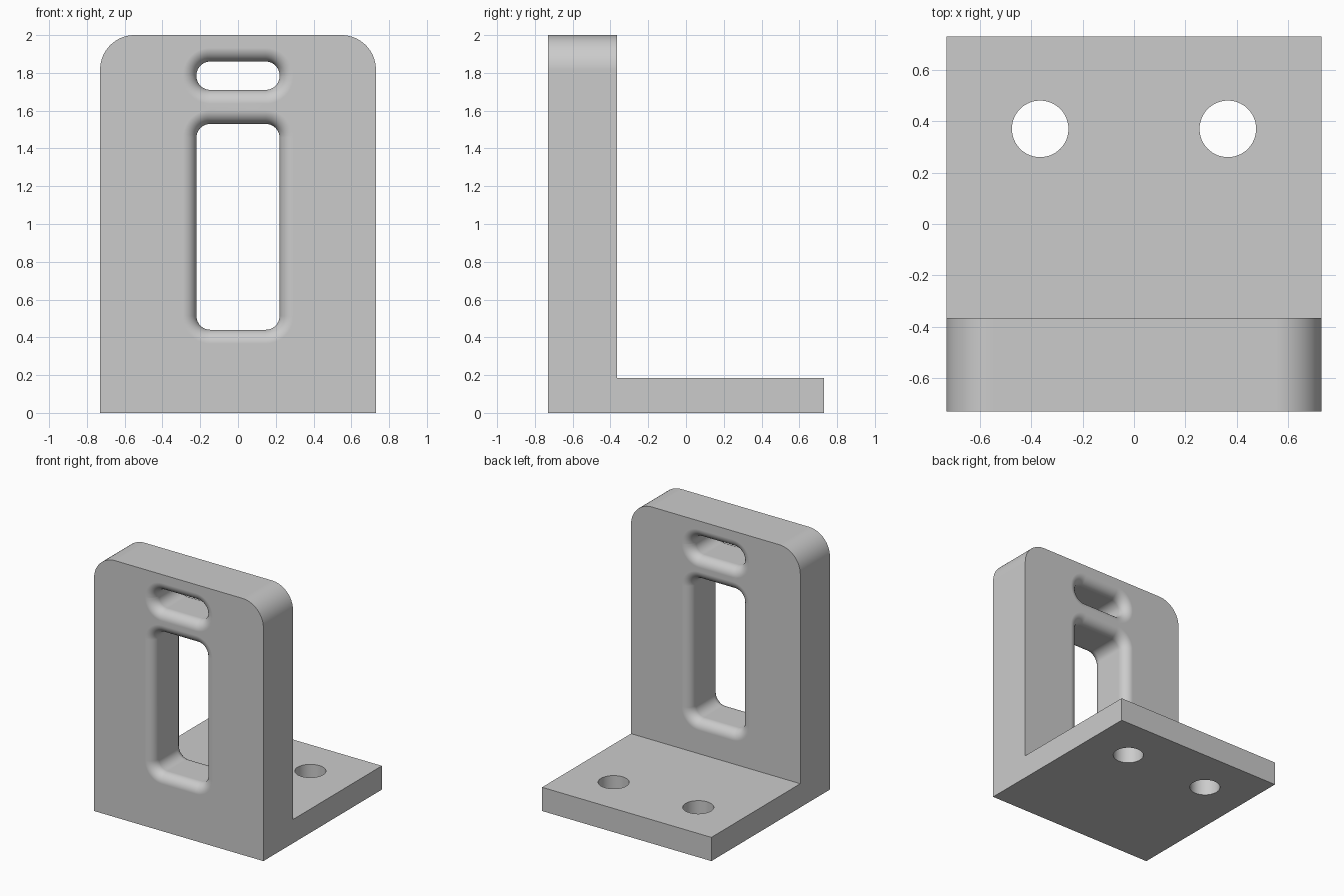
import bpy, bmesh
from math import sin, cos, pi, radians

if "Cube" in bpy.data.objects:
    bpy.data.objects.remove(bpy.data.objects["Cube"], do_unlink=True)

HALF = 0.73          # half width and half depth
BACK = -0.365        # rear face of the upright
BASE = 0.185         # base thickness
FILLET = 0.073       # rounding of the slot rims

grey = bpy.data.materials.new("plain grey")
grey.use_nodes = True
colour = (0.6, 0.6, 0.6, 1)
grey.diffuse_color = colour
grey.node_tree.nodes["Principled BSDF"].inputs["Base Color"].default_value = colour


def make_object(name, bm):
    bmesh.ops.recalc_face_normals(bm, faces=bm.faces)
    mesh = bpy.data.meshes.new(name)
    bm.to_mesh(mesh)
    bm.free()
    mesh.materials.append(grey)
    obj = bpy.data.objects.new(name, mesh)
    bpy.context.collection.objects.link(obj)
    return obj


def loft(name, rings):
    """Closed solid skinned through matching rings of points."""
    bm = bmesh.new()
    loops = [[bm.verts.new(p) for p in ring] for ring in rings]
    n = len(loops[0])
    for a, b in zip(loops, loops[1:]):
        for i in range(n):
            j = (i + 1) % n
            bm.faces.new((a[i], a[j], b[j], b[i]))
    bm.faces.new(loops[0])
    bm.faces.new(loops[-1])
    return make_object(name, bm)


def rounded_ring(y, z0, z1, half, radius, grow, steps=10):
    """Rounded rectangle in the xz plane, grown outward."""
    ring = []
    corners = [(1, z1 - radius), (-1, z1 - radius), (-1, z0 + radius), (1, z0 + radius)]
    for k, (side, cz) in enumerate(corners):
        for s in range(steps + 1):
            a = (k + s / steps) * pi / 2
            r = radius + grow
            ring.append((side * (half - radius) + r * cos(a), y, cz + r * sin(a)))
    return ring


def slot_cutter(name, z0, z1, radius, steps=10):
    """Slot through the upright, flared at both mouths."""
    front = [(-HALF - 0.1, FILLET)]
    back = [(BACK + 0.1, FILLET)]
    for s in range(steps + 1):
        a = s / steps * pi / 2
        depth, grow = FILLET * (1 - cos(a)), FILLET * (1 - sin(a))
        front.append((-HALF + depth, grow))
        back.append((BACK - depth, grow))
    path = front + back[::-1]
    return loft(name, [rounded_ring(y, z0, z1, 0.22, radius, g) for y, g in path])


def hole_cutter(name, x):
    circle = [(x + 0.11 * cos(i * pi / 32), 0.37 + 0.11 * sin(i * pi / 32)) for i in range(64)]
    return loft(name, [[(cx, cy, z) for cx, cy in circle] for z in (-0.1, BASE + 0.1)])


# L-shaped body
profile = [(-HALF, 0), (HALF, 0), (HALF, BASE), (BACK, BASE), (BACK, 2), (-HALF, 2)]
bracket = loft("bracket", [[(x, y, z) for y, z in profile] for x in (-HALF, HALF)])

# Rounded top corners
bm = bmesh.new()
bm.from_mesh(bracket.data)
corners = [e for e in bm.edges
           if all(v.co.z > 1.9 for v in e.verts) and abs(e.verts[0].co.x - e.verts[1].co.x) < 0.01]
bmesh.ops.bevel(bm, geom=corners, offset=0.182, segments=16, profile=0.5, affect='EDGES')
bm.to_mesh(bracket.data)
bm.free()

# Slots and screw holes
cutters = [slot_cutter("window_cutter", 0.44, 1.53, 0.073),
           slot_cutter("top_slot_cutter", 1.71, 1.86, 0.073),
           hole_cutter("right_hole_cutter", -0.365),
           hole_cutter("left_hole_cutter", 0.365)]
bpy.context.view_layer.objects.active = bracket
bracket.select_set(True)
for cutter in cutters:
    cutter.hide_render = True
    mod = bracket.modifiers.new("cut", 'BOOLEAN')
    mod.operation = 'DIFFERENCE'
    mod.solver = 'EXACT'
    mod.object = cutter
    bpy.ops.object.modifier_apply(modifier=mod.name)
    bpy.data.objects.remove(cutter, do_unlink=True)

# Smooth fillets with flat broad faces
bpy.ops.object.shade_smooth_by_angle(angle=radians(30))
weighted = bracket.modifiers.new("flat face normals", 'WEIGHTED_NORMAL')
weighted.keep_sharp = True
